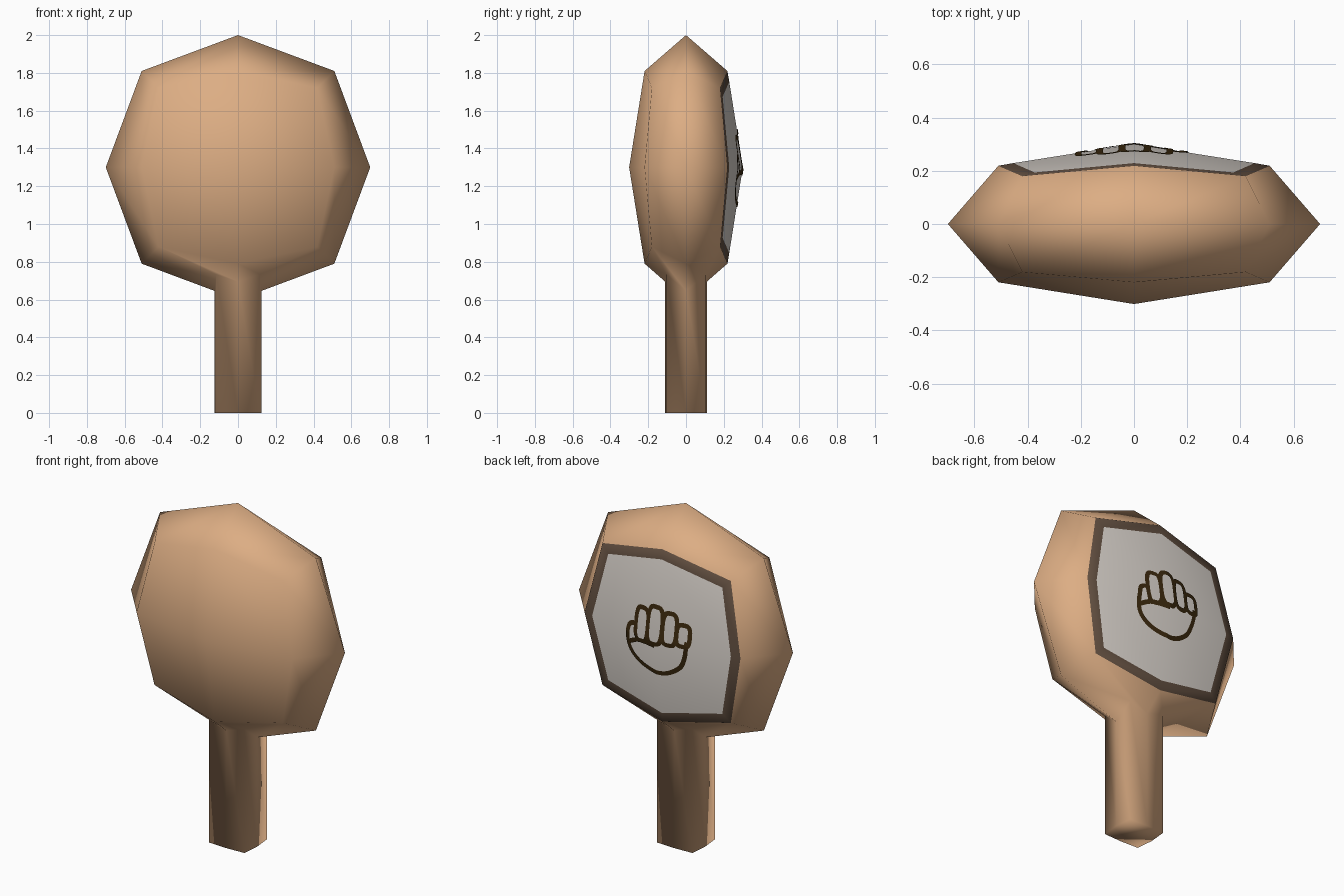
import bpy, bmesh, math
from mathutils import Vector

if "Cube" in bpy.data.objects:
    bpy.data.objects.remove(bpy.data.objects["Cube"])

CENTRE_Z = 1.3


def material(name, colour):
    m = bpy.data.materials.new(name)
    m.use_nodes = True
    m.diffuse_color = (*colour, 1)
    m.node_tree.nodes["Principled BSDF"].inputs["Base Color"].default_value = (*colour, 1)
    return m


tan = material("tan", (0.72, 0.42, 0.23))
brown = material("border brown", (0.125, 0.08, 0.053))
white = material("panel white", (0.74, 0.69, 0.64))
ink = material("dark ink", (0.042, 0.021, 0.004))


def make_object(name, bm, mats):
    mesh = bpy.data.meshes.new(name)
    bm.to_mesh(mesh)
    bm.free()
    for m in mats:
        mesh.materials.append(m)
    ob = bpy.data.objects.new(name, mesh)
    bpy.context.collection.objects.link(ob)
    return ob


# Paddle head: a once-divided cube rounded into a faceted ball, then flattened
bm = bmesh.new()
bmesh.ops.create_cube(bm, size=2)
bmesh.ops.subdivide_edges(bm, edges=bm.edges[:], cuts=1, use_grid_fill=True)
bm.normal_update()
back = [f for f in bm.faces if f.normal.y > 0.9]
reach = {1: 0.7, 2: 0.51, 3: 0.42}
for v in bm.verts:
    v.co *= reach[sum(abs(c) > 0.5 for c in v.co)]
    v.co.y *= 0.43
    v.co.z += CENTRE_Z

# Handle: open the underside and draw the rim down into a grip
pole = min(bm.verts, key=lambda v: v.co.z)
rim = {v for f in pole.link_faces for v in f.verts} - {pole}
rim = sorted(rim, key=lambda v: math.atan2(v.co.y, v.co.x))
bmesh.ops.delete(bm, geom=[pole], context="VERTS")


def sign(c):
    return 0 if abs(c) < 0.01 else math.copysign(1, c)


def grip_ring(at_bottom):
    ring = []
    for v in rim:
        sx, sy = sign(v.co.x), sign(v.co.y)
        x = sx * (0.115 if sy else 0.125)
        y = sy * (0.105 if sx else 0.11)
        z = 0 if at_bottom else 0.6 + 0.37 * abs(x) + 0.86 * abs(y)
        ring.append(bm.verts.new((x, y, z)))
    return ring


rings = [rim, grip_ring(False), grip_ring(True)]
for upper, lower in zip(rings, rings[1:]):
    for i in range(len(rim)):
        j = (i + 1) % len(rim)
        bm.faces.new((upper[i], upper[j], lower[j], lower[i]))
bm.faces.new(rings[-1])
bmesh.ops.recalc_face_normals(bm, faces=bm.faces[:])

# Back panel with a dark border
border = bmesh.ops.inset_region(bm, faces=back, thickness=0.056,
                                use_even_offset=True, use_boundary=True)["faces"]
for f in bm.faces:
    f.smooth = True
for f in border:
    f.material_index = 1
for f in back:
    f.material_index = 2
make_object("paddle", bm, [tan, brown, white])


# Painted fist drawing, laid just over the back panel
def on_panel(p):
    x, h = abs(p.x), abs(p.y - CENTRE_Z)
    return (-p.x, 0.306 - 0.157 * (x + h) + 0.068 * x * h, p.y)


def stroke(bm, pts, width=0.026, closed=False):
    n = len(pts)
    pairs = []
    for i, p in enumerate(pts):
        a = pts[i - 1] if closed or i else p
        b = pts[(i + 1) % n] if closed or i < n - 1 else p
        d = (b - a).normalized() * width / 2
        side = Vector((-d.y, d.x))
        pairs.append([bm.verts.new(on_panel(q)) for q in (p + side, p - side)])
    for i in range(n if closed else n - 1):
        (a, b), (c, d) = pairs[i], pairs[(i + 1) % n]
        bm.faces.new((a, b, d, c))


def smooth_path(points, steps=6):
    pts = [Vector(p) for p in points]
    pts = [pts[0]] + pts + [pts[-1]]
    out = []
    for a, b, c, d in zip(pts, pts[1:], pts[2:], pts[3:]):
        for k in range(steps):
            t = k / steps
            out.append(b + (c - a) * t / 2 + (2 * a - 5 * b + 4 * c - d) * t * t / 2
                       + (3 * b - a - 3 * c + d) * t ** 3 / 2)
    return out + [pts[-1]]


def finger(bm, left, right, low, high, count=28):
    pts = []
    for k in range(count):
        c, s = math.cos(k * math.tau / count), math.sin(k * math.tau / count)
        pts.append(Vector(((left + right) / 2 + (right - left) / 2 * sign(c) * abs(c) ** 0.6,
                           (low + high) / 2 + (high - low) / 2 * sign(s) * abs(s) ** 0.6)))
    stroke(bm, pts, closed=True)


bm = bmesh.new()
for left, right, low, high in ((-0.135, -0.05, 1.27, 1.46), (-0.05, 0.045, 1.28, 1.49),
                               (0.045, 0.13, 1.29, 1.47), (0.13, 0.21, 1.3, 1.42)):
    finger(bm, left, right, low, high)
palm = [(-0.13, 1.36), (-0.18, 1.34), (-0.19, 1.24), (-0.16, 1.17), (-0.08, 1.12),
        (0.04, 1.105), (0.14, 1.16), (0.18, 1.24), (0.195, 1.33)]
stroke(bm, smooth_path(palm))
stroke(bm, smooth_path([(-0.18, 1.24), (-0.11, 1.27), (0, 1.27)]))
bm.normal_update()
for f in bm.faces:
    if f.normal.y < 0:
        f.normal_flip()
make_object("fist_drawing", bm, [ink])
